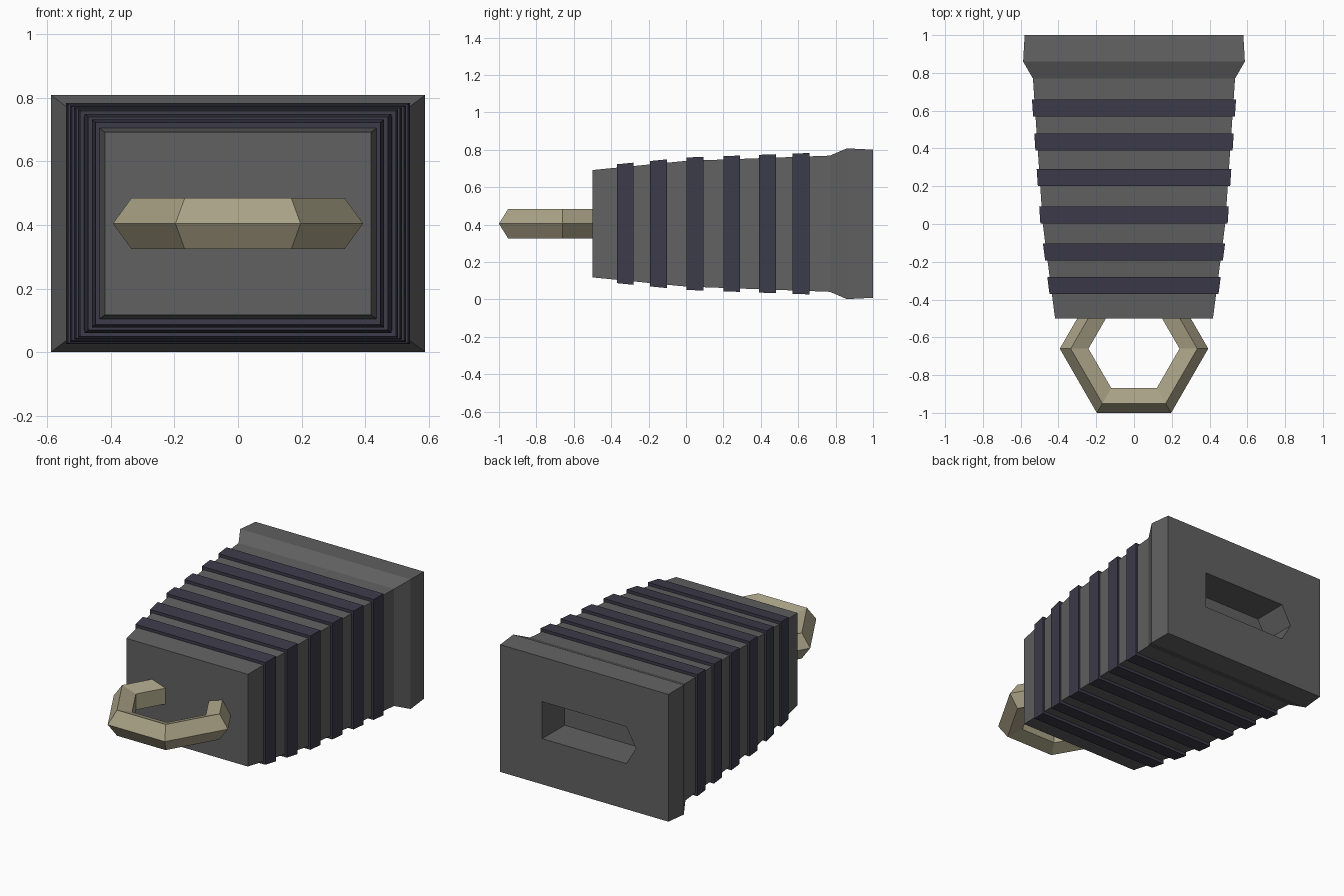
import bpy, bmesh

if "Cube" in bpy.data.objects:
    bpy.data.objects.remove(bpy.data.objects["Cube"])


def material(name, rgb):
    m = bpy.data.materials.new(name)
    m.diffuse_color = (*rgb, 1)
    m.use_nodes = True
    m.node_tree.nodes["Principled BSDF"].inputs["Base Color"].default_value = m.diffuse_color
    return m


def make_object(name, bm, mat=None):
    bmesh.ops.recalc_face_normals(bm, faces=bm.faces[:])
    me = bpy.data.meshes.new(name)
    bm.to_mesh(me)
    bm.free()
    ob = bpy.data.objects.new(name, me)
    bpy.context.collection.objects.link(ob)
    if mat:
        me.materials.append(mat)
    return ob


def loft(name, loops, mat=None):
    bm = bmesh.new()
    rings = [[bm.verts.new(p) for p in loop] for loop in loops]
    n = len(rings[0])
    for a, b in zip(rings, rings[1:]):
        for i in range(n):
            j = (i + 1) % n
            bm.faces.new((a[i], a[j], b[j], b[i]))
    bm.faces.new(rings[0])
    bm.faces.new(rings[-1])
    return make_object(name, bm, mat)


MID = 0.405


def rectangle(y, half_w, half_h):
    return [(x * half_w, y, MID + z * half_h)
            for x, z in ((-1, -1), (1, -1), (1, 1), (-1, 1))]


dark = material("dark_grey", (0.12, 0.12, 0.12))
rubber = material("blue_black", (0.045, 0.043, 0.068))
brass = material("dull_brass", (0.40, 0.36, 0.24))

# Tapered body: (y, half width, half height)
profile = [(-0.50, 0.418, 0.287), (0.0, 0.483, 0.336), (0.77, 0.535, 0.364),
           (0.86, 0.587, 0.403), (1.0, 0.579, 0.396)]
body = loft("body", [rectangle(*p) for p in profile], dark)

# Keyed socket in the rear face
key = [(0.29, 0.293), (0.29, 0.523), (-0.29, 0.523), (-0.355, 0.405), (-0.29, 0.293)]
cutter = loft("socket_cutter", [[(x, y, z) for x, z in key] for y in (0.78, 1.1)])
cutter.hide_render = True
cutter.hide_viewport = True
cut = body.modifiers.new("socket", "BOOLEAN")
cut.operation = "DIFFERENCE"
cut.solver = "EXACT"
cut.object = cutter


# Grip bands following the body taper
def body_size(y):
    for (y0, w0, h0), (y1, w1, h1) in zip(profile, profile[1:]):
        if y <= y1:
            t = (y - y0) / (y1 - y0)
            return w0 + t * (w1 - w0), h0 + t * (h1 - h0)


RAISE = 0.018
for i, y in enumerate((-0.37, -0.192, 0.003, 0.2, 0.39, 0.57)):
    loops = []
    for yy in (y, y + 0.09):
        w, h = body_size(yy)
        loops.append(rectangle(yy, w + RAISE * 0.7, h + RAISE))
    loft(f"grip_band_{i + 1}", loops, rubber)

# Six-sided pull ring
bpy.ops.mesh.primitive_torus_add(location=(0, -0.66, MID), major_segments=6,
                                 minor_segments=5, major_radius=0.309,
                                 minor_radius=0.084)
ring = bpy.context.object
ring.name = "pull_ring"
ring.data.materials.append(brass)
